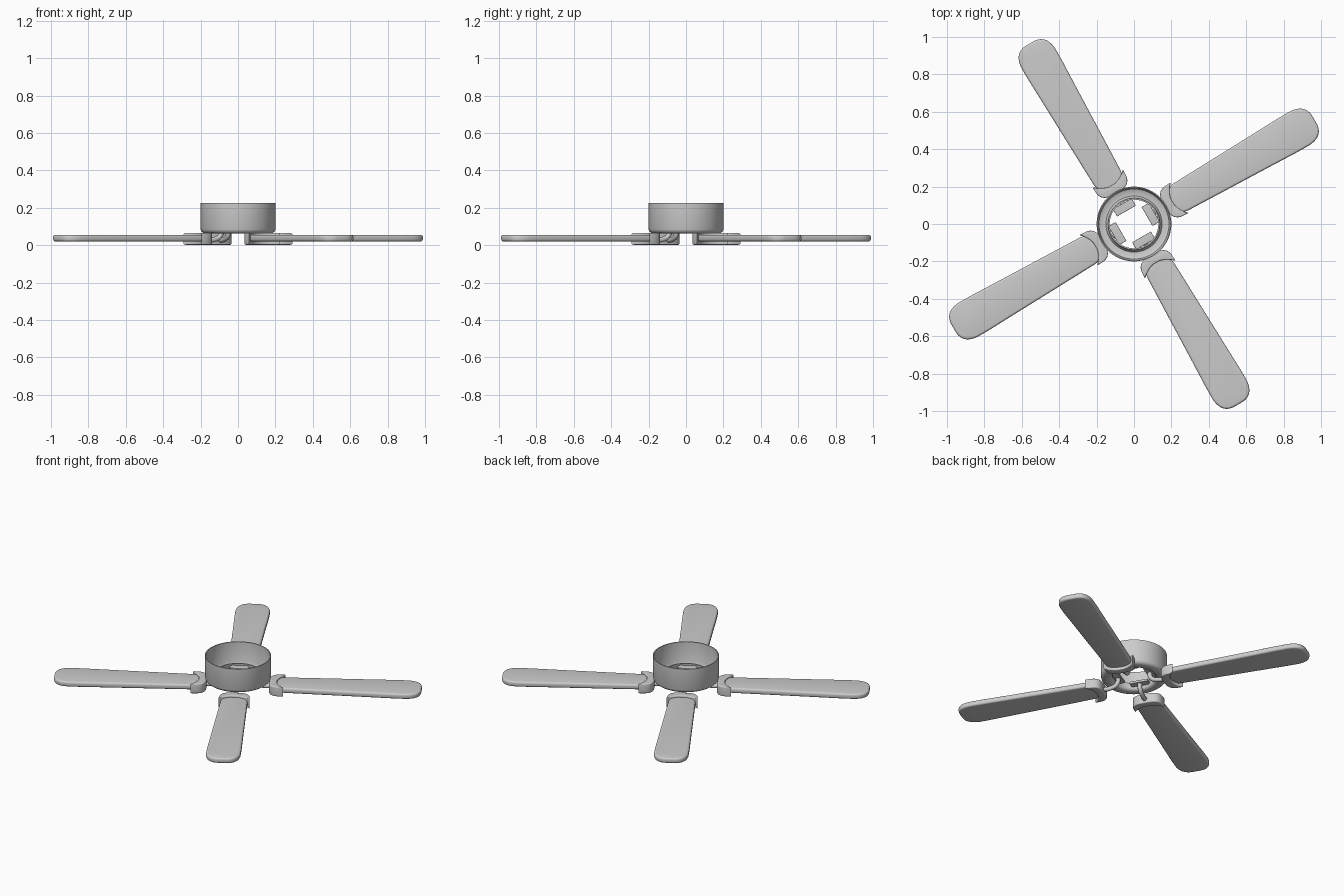
import bpy, bmesh, math
from mathutils import Matrix, Vector

if "Cube" in bpy.data.objects:
    bpy.data.objects.remove(bpy.data.objects["Cube"], do_unlink=True)

grey = bpy.data.materials.new("plain_grey")
grey.diffuse_color = (0.6, 0.6, 0.6, 1)
grey.use_nodes = True
grey.node_tree.nodes["Principled BSDF"].inputs["Base Color"].default_value = (0.6, 0.6, 0.6, 1)


def finish(obj, angle=0):
    """Give material, smooth shading and rotation about the hub."""
    obj.data.materials.clear()
    obj.data.materials.append(grey)
    bpy.ops.object.select_all(action='DESELECT')
    obj.select_set(True)
    bpy.context.view_layer.objects.active = obj
    bpy.ops.object.shade_smooth_by_angle(angle=math.radians(40))
    obj.matrix_world = Matrix.Rotation(angle, 4, 'Z')
    return obj


def new_object(name, bm):
    bmesh.ops.recalc_face_normals(bm, faces=bm.faces)
    mesh = bpy.data.meshes.new(name)
    bm.to_mesh(mesh)
    bm.free()
    obj = bpy.data.objects.new(name, mesh)
    bpy.context.collection.objects.link(obj)
    return obj


def lathe(name, profile, steps=64):
    bm = bmesh.new()
    verts = [bm.verts.new((r, 0, z)) for r, z in profile]
    edges = [bm.edges.new((a, b)) for a, b in zip(verts, verts[1:] + verts[:1])]
    bmesh.ops.spin(bm, geom=verts + edges, cent=(0, 0, 0), axis=(0, 0, 1),
                   angle=math.tau, steps=steps, use_merge=True)
    bmesh.ops.remove_doubles(bm, verts=bm.verts, dist=0.0001)
    return finish(new_object(name, bm))


def slab(name, outline, bottom, top, bevel, angle):
    """Extrude a plan outline and round its rims."""
    bm = bmesh.new()
    face = bm.faces.new([bm.verts.new((x, y, bottom)) for x, y in outline])
    grown = bmesh.ops.extrude_face_region(bm, geom=[face])
    moved = [g for g in grown["geom"] if isinstance(g, bmesh.types.BMVert)]
    bmesh.ops.translate(bm, verts=moved, vec=(0, 0, top - bottom))
    bmesh.ops.recalc_face_normals(bm, faces=bm.faces)
    rims = [e for e in bm.edges if abs(e.verts[0].co.z - e.verts[1].co.z) < 1e-5]
    bmesh.ops.bevel(bm, geom=rims, offset=bevel, segments=4, profile=0.5, affect='EDGES')
    return finish(new_object(name, bm), angle)


def mirrored(half):
    """Close a half outline by mirroring it across the blade's long axis."""
    return half + [(x, -y) for x, y in reversed(half)]


def arm(name, angle):
    curve = bpy.data.curves.new(name, 'CURVE')
    curve.dimensions = '3D'
    curve.bevel_depth = 0.014
    curve.bevel_resolution = 3
    curve.use_fill_caps = True
    path = [(0.10, 0.09), (0.11, 0.05), (0.15, 0.03), (0.21, 0.03)]
    spline = curve.splines.new('BEZIER')
    spline.bezier_points.add(len(path) - 1)
    for point, (x, z) in zip(spline.bezier_points, path):
        point.co = Vector((x, 0, z))
        point.handle_left_type = point.handle_right_type = 'AUTO'
    obj = bpy.data.objects.new(name, curve)
    bpy.context.collection.objects.link(obj)
    bpy.ops.object.select_all(action='DESELECT')
    obj.select_set(True)
    bpy.context.view_layer.objects.active = obj
    bpy.ops.object.convert(target='MESH')
    finish(bpy.context.object, angle)


# Open motor housing with a rounded floor and a raised lip around the hole
lathe("motor_housing", [
    (0.2, 0.225), (0.2, 0.085), (0.196, 0.074), (0.187, 0.066), (0.175, 0.063),
    (0.15, 0.063), (0.138, 0.067), (0.131, 0.077), (0.13, 0.11),
    (0.138, 0.11), (0.14, 0.085), (0.15, 0.073), (0.172, 0.073),
    (0.187, 0.08), (0.193, 0.095), (0.194, 0.225)])

# Blade outline: slightly flared sides and a broad rounded tip
tip = [(1.0 + 0.115 * math.sin(t) ** 0.8, 0.105 * math.cos(t) ** 0.65)
       for t in (math.pi / 2 * i / 12 for i in range(1, 12))]
blade_half = [(0.21, 0.05), (0.23, 0.074), (0.29, 0.082), (0.5, 0.089),
              (0.75, 0.097), (0.95, 0.104)] + tip

# Clamp outline: crescent with a curved opening around the blade root
back = [(0.19 + 0.075 * (i / 8) ** 3, 0.094 * math.sin(math.pi / 2 * i / 8))
        for i in range(1, 9)]
opening = [(0.236 + 0.045 * (v / 0.094) ** 2, v) for v in (0.094, 0.07, 0.045, 0.02)]
clamp_half = list(reversed(opening)) + list(reversed(back))

for i in range(4):
    angle = math.radians(30 + 90 * i)
    tag = f"_{i + 1}"
    slab("blade" + tag, mirrored(blade_half), 0.02, 0.055, 0.012, angle)
    slab("blade_clamp" + tag, mirrored(clamp_half), 0.002, 0.066, 0.006, angle)
    slab("mounting_tab" + tag, [(0.08, -0.058), (0.125, -0.058), (0.125, 0.058), (0.08, 0.058)],
         0.085, 0.1, 0.002, angle)
    arm("blade_arm" + tag, angle)
